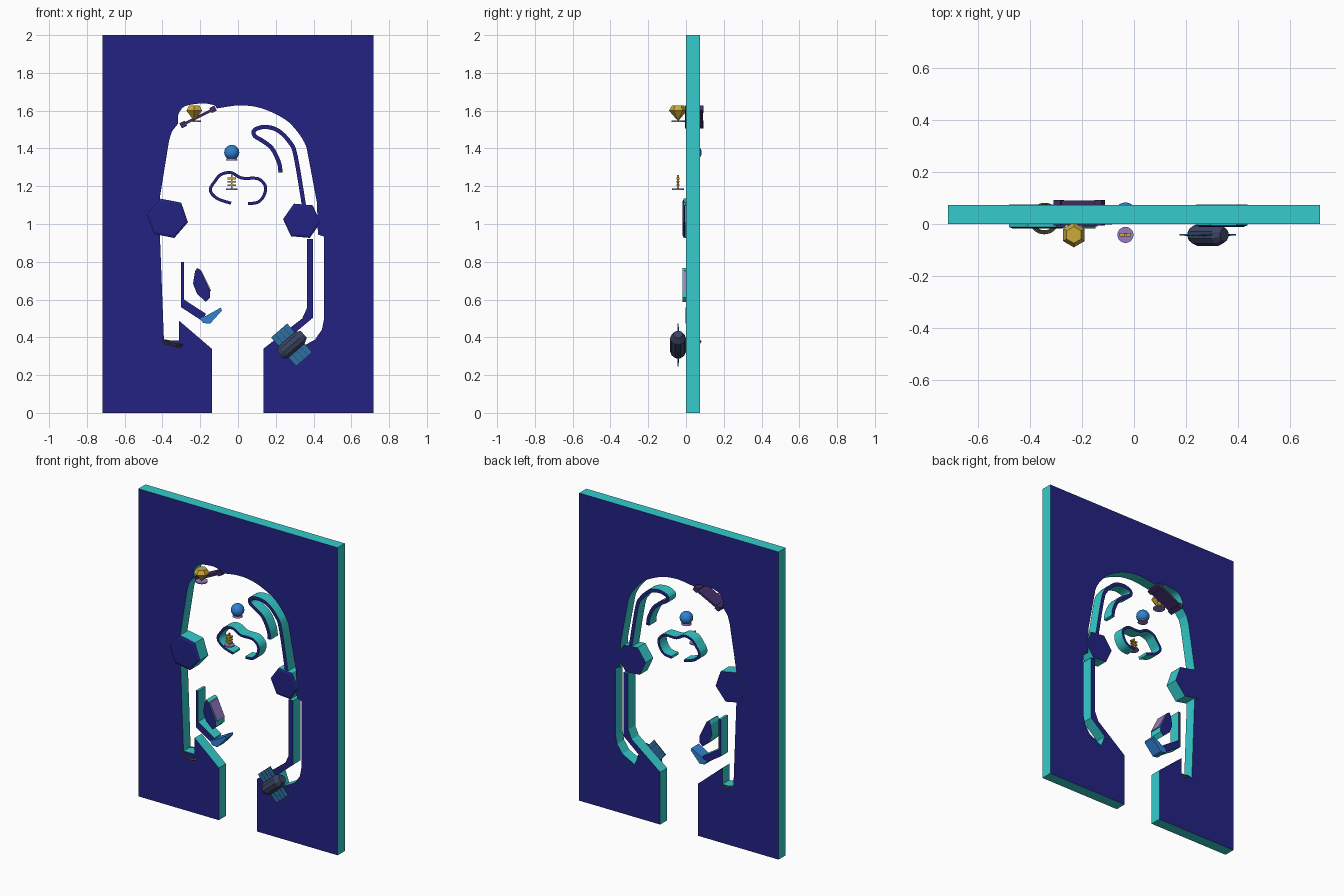
import bpy, bmesh, math
from mathutils import Matrix, Vector

if "Cube" in bpy.data.objects:
    bpy.data.objects.remove(bpy.data.objects["Cube"])

def mat(name, r, g, b):
    m = bpy.data.materials.new(name)
    m.diffuse_color = (r, g, b, 1)
    m.use_nodes = True
    m.node_tree.nodes["Principled BSDF"].inputs["Base Color"].default_value = m.diffuse_color
    return m

NAVY = mat("navy", .016, .016, .23)
TEAL = mat("teal", .035, .6, .6)
BLUE = mat("bright blue", .03, .22, .65)
GOLD = mat("gold", .6, .4, .04)
SLATE = mat("slate", .045, .055, .12)
PURPLE = mat("purple", .32, .2, .55)
PLUM = mat("dark plum", .05, .025, .13)
PANEL = mat("panel blue", .025, .16, .36)
BRASS = mat("dull brass", .2, .17, .1)

def finish(bm, name, *mats):
    bmesh.ops.recalc_face_normals(bm, faces=bm.faces)
    me = bpy.data.meshes.new(name)
    bm.to_mesh(me)
    bm.free()
    for m in mats:
        me.materials.append(m)
    ob = bpy.data.objects.new(name, me)
    bpy.context.collection.objects.link(ob)
    return ob

def prism(name, pts, y0=0.0, y1=.073, cap=NAVY, side=TEAL, inset=0):
    """Outline in x,z pushed along y; caps and sides coloured by direction."""
    bm = bmesh.new()
    face = bm.faces.new([bm.verts.new((x, y0, z)) for x, z in pts])
    ext = bmesh.ops.extrude_face_region(bm, geom=[face], use_keep_orig=True)
    for v in ext["geom"]:
        if isinstance(v, bmesh.types.BMVert):
            v.co.y = y1
    if inset:
        bmesh.ops.inset_region(bm, faces=[face], thickness=inset)
        for v in face.verts:
            v.co.y -= .006
    bm.normal_update()
    for f in bm.faces:
        f.material_index = 0 if abs(f.normal.y) > .5 else 1
    return finish(bm, name, cap, side)

def spline(pts, n=4):
    """Catmull-Rom curve through the points."""
    p = [Vector(q) for q in pts]
    p = [p[0]] + p + [p[-1]]
    out = []
    for a, b, c, d in zip(p, p[1:], p[2:], p[3:]):
        for i in range(n):
            t = i / n
            out.append(.5 * (2*b + (c - a)*t + (2*a - 5*b + 4*c - d)*t*t
                             + (3*b - a - 3*c + d)*t**3))
    return out + [p[-1]]

def rail(name, pts, width):
    c = spline(pts)
    left, right = [], []
    for i, q in enumerate(c):
        d = (c[min(i + 1, len(c) - 1)] - c[max(i - 1, 0)]).normalized()
        n = Vector((-d.y, d.x)) * width / 2
        left.append(q + n)
        right.append(q - n)
    return prism(name, left + right[::-1])

def cone(name, m, x, y, z0, z1, r0, r1, seg=24):
    bm = bmesh.new()
    bmesh.ops.create_cone(bm, cap_ends=True, segments=seg, radius1=r0, radius2=r1,
                          depth=z1 - z0, matrix=Matrix.Translation((x, y, (z0 + z1) / 2)))
    return finish(bm, name, m)

def box(name, m, loc, size, angle=0):
    bm = bmesh.new()
    bmesh.ops.create_cube(bm, size=1, matrix=Matrix.Translation(loc)
                          @ Matrix.Rotation(-angle, 4, 'Y') @ Matrix.Diagonal((*size, 1)))
    return finish(bm, name, m)

# Board with play area and lanes cut out, open at the drain
right_lane = [(.135, 0), (.135, .34), (.34, .5), (.365, .555), (.365, .92), (.397, .92),
              (.397, .504), (.29, .414), (.317, .34), (.407, .387), (.444, .44),
              (.455, .493), (.455, .933), (.423, .944), (.418, 1.113)]
arch = spline([(.37, 1.368), (.357, 1.42), (.317, 1.485), (.249, 1.554), (.127, 1.612),
               (.01, 1.628), (-.111, 1.612)])
notch = spline([(-.122, 1.628), (-.175, 1.638), (-.243, 1.633), (-.291, 1.617),
                (-.317, 1.575), (-.317, 1.532)])
left_lane = [(-.35, 1.49), (-.365, 1.442), (-.413, 1.145), (-.413, .928), (-.392, .382),
             (-.312, .382), (-.312, .488), (-.138, .339), (-.138, 0)]
prism("board", [(-.717, 0), (-.717, 2), (.717, 2), (.717, 0)]
      + right_lane + arch + notch + left_lane)

# Hexagonal bumpers
for name, x, z, r, turn, y in (("left_bumper", -.373, 1.03, .11, -11, -.012),
                               ("right_bumper", .338, 1.017, .1, -5, -.005)):
    prism(name, [(x + r * math.cos(math.radians(turn + 60*k)),
                  z + r * math.sin(math.radians(turn + 60*k))) for k in range(6)],
          y, .0745, inset=.015)

# Curved rails
rail("hook_rail", [(.225, 1.272), (.217, 1.325), (.18, 1.4), (.13, 1.44), (.088, 1.467),
                   (.088, 1.498), (.143, 1.514), (.212, 1.495), (.275, 1.432),
                   (.305, 1.36), (.352, 1.08)], .022)
rail("cloud_rail", [(-.037, 1.11), (-.11, 1.135), (-.147, 1.18), (-.118, 1.232),
                    (-.09, 1.262), (-.037, 1.272), (.02, 1.243), (.105, 1.24), (.145, 1.2),
                    (.137, 1.15), (.105, 1.115), (.053, 1.108)], .016)

# Left guide, flipper and slingshot
prism("left_guide", [(-.302, .8), (-.286, .8), (-.286, .6), (-.17, .525), (-.19, .487),
                     (-.302, .56)])
prism("flipper", [(-.2, .5), (-.185, .476), (-.148, .472), (-.085, .542), (-.09, .558),
                  (-.158, .52)], -.002, .073, BLUE, BLUE)
prism("slingshot", [(-.217, .768), (-.2, .758), (-.148, .647), (-.148, .61), (-.17, .588),
                    (-.217, .63), (-.238, .684), (-.228, .747)], -.018, .073)
prism("slingshot_pad", [(-.199, .755), (-.193, .752), (-.141, .645), (-.148, .645)],
      -.01, .065, PURPLE, PURPLE)

# Tilted plate at the top left, with end posts
ang = math.radians(26.5)
box("top_plate", PLUM, (-.211, .043, 1.567), (.17, .096, .014), ang)
for s in (-1, 1):
    box("plate_post", PLUM, (-.211 + s*.079, .043, 1.567 + s*.04), (.03, .098, .03), ang)

# Gem on its stand
cone("gem_lower", GOLD, -.232, -.042, 1.548, 1.6, .003, .048, 6)
cone("gem_crown", GOLD, -.232, -.042, 1.6, 1.627, .048, .032, 6)
cone("gem_stand", PURPLE, -.232, -.042, 1.541, 1.548, .036, .036)

# Gold token on its stand
cone("token_stand", PURPLE, -.033, -.042, 1.18, 1.187, .031, .031)
box("token_stem", GOLD, (-.033, -.042, 1.223), (.008, .012, .074))
for z in (1.205, 1.223, 1.241):
    box("token_bar", GOLD, (-.033, -.042, z), (.044, .014, .009))

# Blue ball on its stand
bm = bmesh.new()
bmesh.ops.create_uvsphere(bm, u_segments=24, v_segments=14, radius=.04,
                          matrix=Matrix.Translation((-.033, .043, 1.379)))
for f in bm.faces:
    f.smooth = True
finish(bm, "ball", BLUE)
cone("ball_stand", PURPLE, -.033, .043, 1.337, 1.348, .031, .026)

# Satellite: faceted body with two flat panels
cx, cy, cz, a = .284, -.042, .36, math.radians(41)
place = Matrix.Translation((cx, cy, cz)) @ Matrix.Rotation(-a, 4, 'Y')
for name, x0, x1, r0, r1 in (("satellite_body", -.055, .055, .042, .042),
                             ("satellite_nose", .055, .085, .042, .026),
                             ("satellite_tail", -.08, -.055, .028, .042)):
    bm = bmesh.new()
    bmesh.ops.create_cone(bm, cap_ends=True, segments=10, radius1=r0, radius2=r1,
                          depth=x1 - x0, matrix=place @ Matrix.Translation(((x0 + x1)/2, 0, 0))
                          @ Matrix.Rotation(math.pi/2, 4, 'Y'))
    finish(bm, name, SLATE)
for s in (-1, 1):
    loc = place @ Vector((0, 0, s*.068))
    box("satellite_panel", PANEL, loc, (.113, .006, .066), a)
    for k in (-1, 0, 1):
        box("panel_divider", SLATE, place @ Vector((k*.028, 0, s*.068)), (.003, .008, .066), a)

# Launch spring: tilted thin rings at the foot of the left lane
for k, r in enumerate((.048, .053, .058)):
    bpy.ops.mesh.primitive_torus_add(major_segments=32, minor_segments=6, major_radius=r,
                                     minor_radius=.003, location=(-.345, .021, .36 + .007*k),
                                     rotation=(math.radians(4), math.radians(13), 0))
    ob = bpy.context.object
    ob.name = "launch_spring"
    ob.data.materials.append(BRASS)
    bpy.ops.object.shade_smooth()
